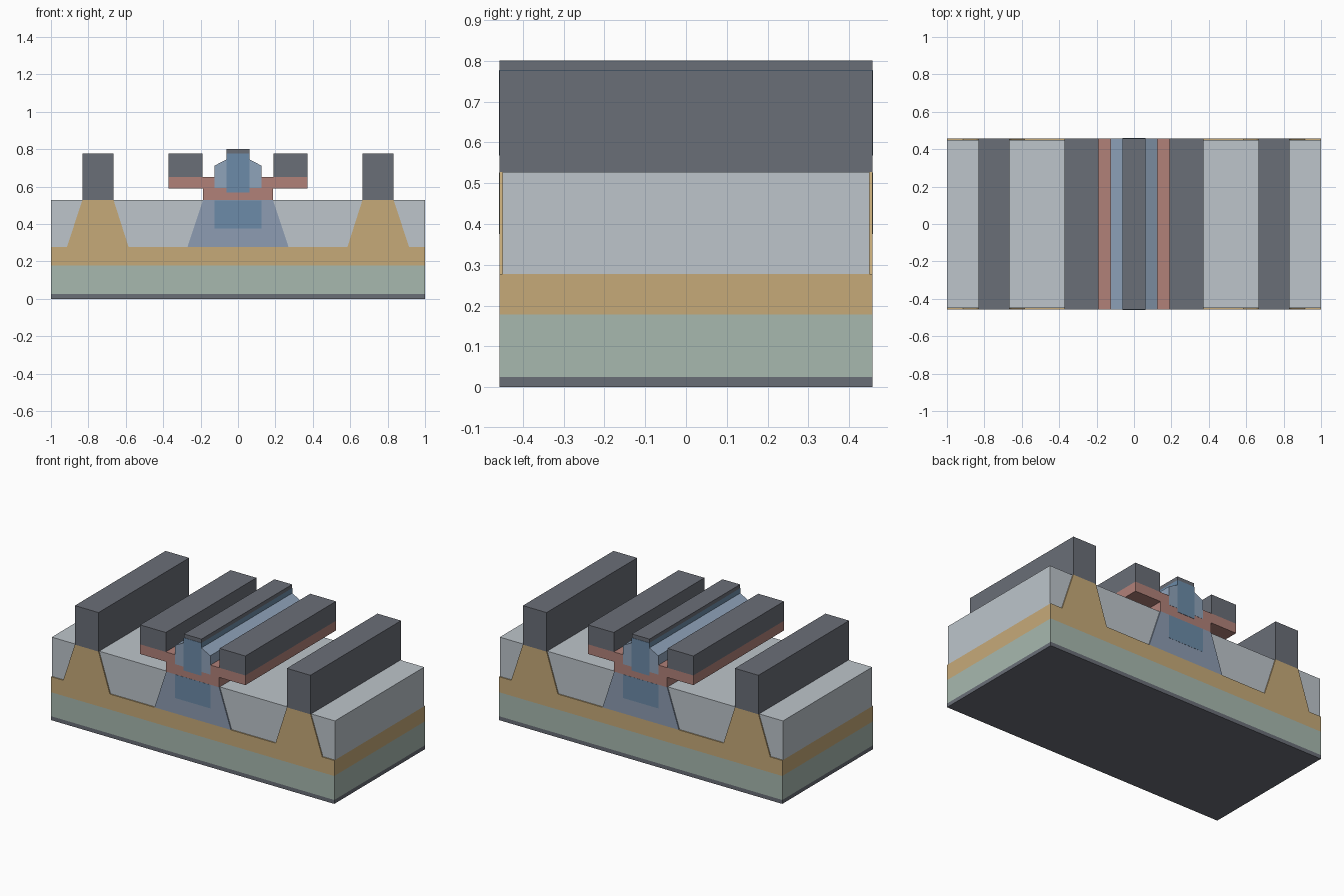
import bpy, bmesh

if "Cube" in bpy.data.objects:
    bpy.data.objects.remove(bpy.data.objects["Cube"])

def material(name, rgb):
    m = bpy.data.materials.new(name)
    lin = [(c / 255 / 12.92) if c / 255 <= 0.04045 else ((c / 255 + 0.055) / 1.055) ** 2.4 for c in rgb]
    m.diffuse_color = (*lin, 1)
    m.use_nodes = True
    m.node_tree.nodes["Principled BSDF"].inputs["Base Color"].default_value = m.diffuse_color
    return m

METAL = material("dark metal", (106, 110, 119))
GREEN = material("pale green", (167, 185, 175))
GOLD = material("gold", (198, 170, 121))
OXIDE = material("light grey", (189, 197, 203))
SLATE = material("slate blue", (141, 156, 178))
BLUE = material("deep blue", (108, 139, 168))
STEEL = material("steel blue", (143, 163, 186))
RED = material("dusty red", (177, 129, 121))

HALF = 0.457  # half depth of the block

def extrude(name, points, mat, half=HALF):
    """Extrude an x-z outline along y, centred on y = 0."""
    bm = bmesh.new()
    face = bm.faces.new([bm.verts.new((x, -half, z)) for x, z in points])
    new = bmesh.ops.extrude_face_region(bm, geom=[face])["geom"]
    bmesh.ops.translate(bm, vec=(0, 2 * half, 0),
                        verts=[v for v in new if isinstance(v, bmesh.types.BMVert)])
    bmesh.ops.recalc_face_normals(bm, faces=bm.faces)
    mesh = bpy.data.meshes.new(name)
    bm.to_mesh(mesh)
    bm.free()
    mesh.materials.append(mat)
    ob = bpy.data.objects.new(name, mesh)
    bpy.context.collection.objects.link(ob)
    return ob

def bar(name, x0, x1, z0, z1, mat, half=HALF):
    return extrude(name, [(x0, z0), (x1, z0), (x1, z1), (x0, z1)], mat, half)

def symmetric(name, right, mat, half=HALF):
    """Outline given by its right half, bottom to top."""
    return extrude(name, right + [(-x, z) for x, z in reversed(right)], mat, half)

# Stacked base layers
bar("bottom_plate", -1, 1, 0, 0.025, METAL)
bar("substrate", -1, 1, 0.025, 0.178, GREEN)
bar("buried_layer", -1, 1, 0.178, 0.277, GOLD)

# Raised centre mesa with its buried insert
symmetric("centre_mesa", [(0.27, 0.277), (0.187, 0.527)], SLATE)
bar("mesa_insert", -0.125, 0.125, 0.376, 0.526, BLUE, HALF + 0.001)

# Side pedestals, their tall contacts and the fill between, both sides
for s, side in ((-1, "left"), (1, "right")):
    def mirrored(points):
        return [(s * x, z) for x, z in points]
    extrude(f"{side}_pedestal", mirrored([(0.585, 0.277), (0.915, 0.277),
            (0.832, 0.527), (0.665, 0.527)]), GOLD)
    extrude(f"{side}_inner_fill", mirrored([(0.27, 0.277), (0.585, 0.277),
            (0.665, 0.527), (0.187, 0.527)]), OXIDE, 0.45)
    extrude(f"{side}_outer_fill", mirrored([(0.915, 0.277), (1, 0.277),
            (1, 0.527), (0.832, 0.527)]), OXIDE, 0.45)
    bar(f"{side}_outer_contact", s * 0.665, s * 0.832, 0.527, 0.776, METAL)
    bar(f"{side}_inner_contact", s * 0.19, s * 0.372, 0.652, 0.776, METAL)

# Overhanging T-shaped layer
symmetric("t_layer", [(0.187, 0.527), (0.187, 0.59), (0.372, 0.59), (0.372, 0.652)], RED)

# Centre ridge: chamfered shell, core and cap
symmetric("ridge_shell", [(0.125, 0.592), (0.125, 0.712), (0.062, 0.745)], STEEL, HALF + 0.001)
bar("ridge_core", -0.062, 0.062, 0.568, 0.777, BLUE, HALF + 0.002)
bar("ridge_cap", -0.062, 0.062, 0.777, 0.801, METAL)
